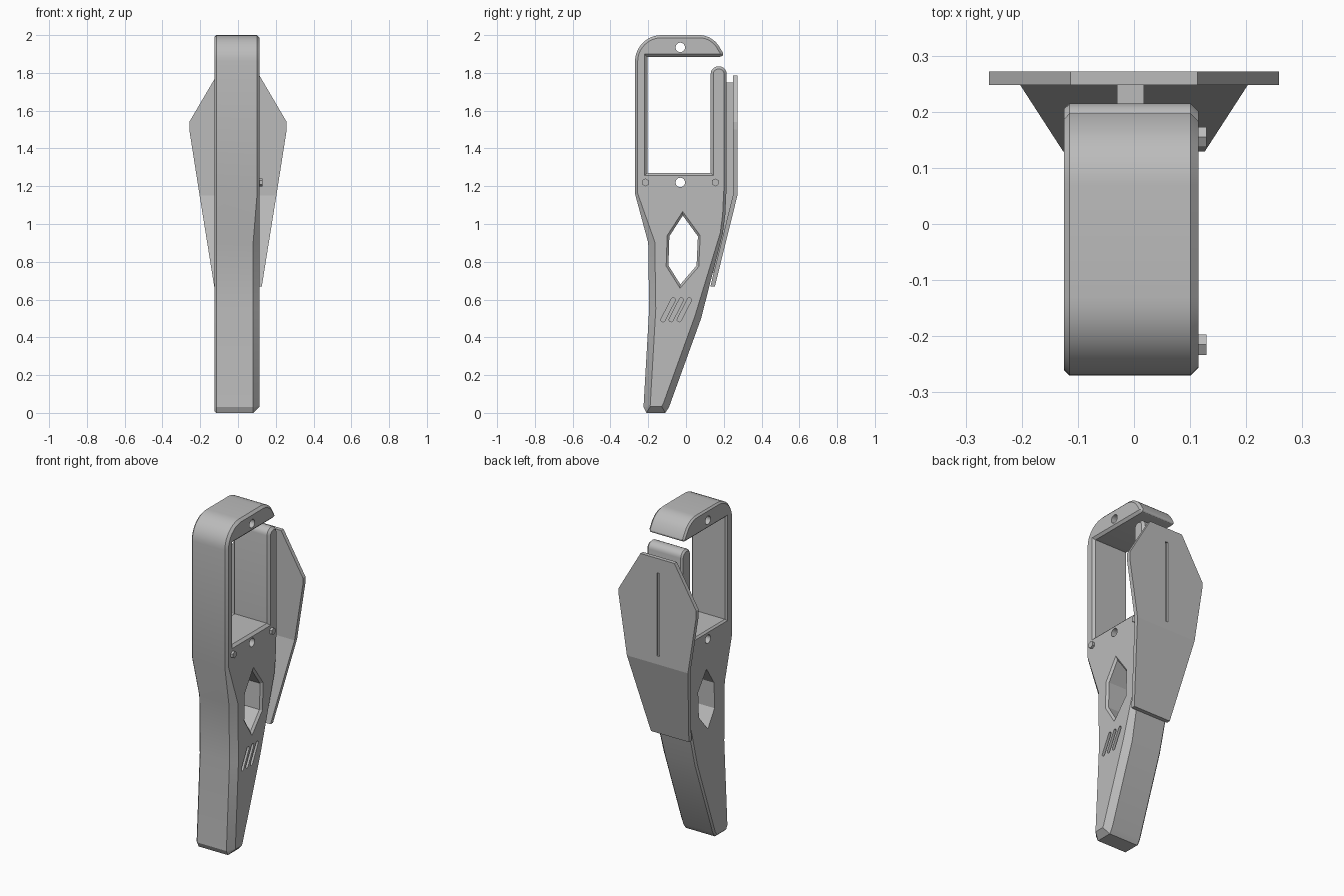
import bpy, bmesh, math
from mathutils import Vector

cube = bpy.data.objects.get("Cube")
if cube:
    bpy.data.objects.remove(cube)

grey = bpy.data.materials.new("plain grey")
grey.use_nodes = True
COLOR = (0.5, 0.5, 0.5, 1)
grey.diffuse_color = COLOR
grey.node_tree.nodes["Principled BSDF"].inputs["Base Color"].default_value = COLOR


def loft(name, rings):
    """Skin a list of equal-length vertex loops and cap both ends."""
    bm = bmesh.new()
    loops = [[bm.verts.new(p) for p in ring] for ring in rings]
    for a, b in zip(loops, loops[1:]):
        for i in range(len(a)):
            j = (i + 1) % len(a)
            bm.faces.new((a[i], a[j], b[j], b[i]))
    bm.faces.new(loops[0][::-1])
    bm.faces.new(loops[-1])
    bmesh.ops.recalc_face_normals(bm, faces=bm.faces)
    mesh = bpy.data.meshes.new(name)
    bm.to_mesh(mesh)
    bm.free()
    mesh.materials.append(grey)
    obj = bpy.data.objects.new(name, mesh)
    bpy.context.collection.objects.link(obj)
    return obj


def inset(pts, dist):
    """Mitred inset of a counter-clockwise outline, one distance per point."""
    out = []
    for i, p in enumerate(pts):
        a, p, b = Vector(pts[i - 1]), Vector(p), Vector(pts[(i + 1) % len(pts)])
        d1, d2 = (p - a).normalized(), (b - p).normalized()
        n1, n2 = Vector((-d1.y, d1.x)), Vector((-d2.y, d2.x))
        out.append(p + (n1 + n2) * dist[i] / (1 + n1.dot(n2)))
    return out


def prism(name, pts, sections):
    """Extrude a (y, z) outline along x; sections are (x, inset)."""
    return loft(name, [[(x, p[0], p[1]) for p in inset(pts, [d] * len(pts))]
                       for x, d in sections])


def arc(cy, cz, ry, rz, start, end, n=8):
    steps = [math.radians(start + (end - start) * i / n) for i in range(n + 1)]
    return [(cy + ry * math.cos(t), cz + rz * math.sin(t)) for t in steps]


def cut(target, cutter):
    cutter.hide_render = True
    mod = target.modifiers.new("cut", 'BOOLEAN')
    mod.operation, mod.object, mod.solver = 'DIFFERENCE', cutter, 'EXACT'
    bpy.context.view_layer.objects.active = target
    bpy.ops.object.modifier_apply(modifier=mod.name)
    bpy.data.objects.remove(cutter)


# Body: handle, open window frame and hooked top in one outline
LEFT, RIGHT = 0.115, -0.125
outline = [(-0.21, 0), (-0.11, 0), (-0.09, 0.03), (0.08, 0.5), (0.195, 0.95),
           (0.208, 1.05), (0.215, 1.2)]
outline += arc(0.173, 1.797, 0.042, 0.038, 0, 180, 10)
outline += [(0.131, 1.27), (-0.205, 1.27), (-0.205, 1.885), (0.18, 1.885)]
outline += arc(0.18, 1.9, 0.017, 0.015, -45, 25, 3)
outline += arc(0.07, 1.87, 0.125, 0.13, 30, 90)
outline += arc(-0.13, 1.86, 0.14, 0.14, 90, 180, 10)
outline += [(-0.27, 1.16), (-0.2, 0.9), (-0.195, 0.55), (-0.225, 0.03)]
chamfer = [0.035 if z < 0.93 else 0.014 for y, z in outline]
small = [0.01] * len(outline)
body = loft("body", [
    [(RIGHT, p.x, p.y) for p in inset(outline, small)],
    [(RIGHT + 0.01, y, z) for y, z in outline],
    [(LEFT - c, y, z) for (y, z), c in zip(outline, chamfer)],
    [(LEFT, p.x, p.y) for p in inset(outline, chamfer)]])

# Hexagonal window, flared on the left face
hexagon = [(-0.03, 0.68), (0.056, 0.78), (0.063, 0.935), (-0.017, 1.045),
           (-0.088, 0.935), (-0.093, 0.78)]
cut(body, prism("hexagon_cutter", hexagon,
                [(-0.2, 0), (LEFT - 0.012, 0), (LEFT + 0.012, -0.024)]))

# Round through holes above and below the window
for z in (1.935, 1.22):
    cut(body, prism("hole_cutter", arc(-0.03, z, 0.025, 0.025, 0, 345, 23),
                    [(-0.2, 0), (0.2, 0)]))

# Three slanted grip grooves on the left face
for k in range(3):
    y = -0.122 + 0.043 * k
    slot = (arc(y, 0.493, 0.011, 0.011, 155, 335, 6)
            + arc(y + 0.054, 0.598, 0.011, 0.011, -25, 155, 6))
    cut(body, prism("groove_cutter", slot, [(LEFT - 0.02, 0), (0.2, 0)]))

# Hexagonal bolt heads
for name, y in (("front_bolt", -0.215), ("back_bolt", 0.155)):
    prism(name, arc(y, 1.22, 0.021, 0.021, 30, 330, 5),
          [(LEFT - 0.01, 0), (0.129, 0)])

# Rib joining the body to the back plate
prism("plate_rib", [(0.12, 0.75), (0.15, 0.74), (0.25, 1.15), (0.25, 1.75), (0.2, 1.75),
                    (0.2, 1.15)], [(-0.03, 0), (0.018, 0)])

# Bent back plate: half width, outer y, height
rows = [(0.126, 0.153, 0.67), (0.203, 0.272, 1.15), (0.258, 0.272, 1.5),
        (0.258, 0.272, 1.54), (0.113, 0.272, 1.787)]
plate = loft("back_plate", [[(-w, y - 0.024, z), (w, y - 0.024, z), (w, y, z), (-w, y, z)]
                            for w, y, z in rows])
cut(plate, prism("plate_slot_cutter", [(0.26, 1.2), (0.3, 1.2), (0.3, 1.7), (0.26, 1.7)],
                 [(-0.013, 0), (0.003, 0)]))

# Smooth the rounded corners, keep chamfers crisp
bpy.ops.object.select_all(action='DESELECT')
body.select_set(True)
bpy.context.view_layer.objects.active = body
bpy.ops.object.shade_smooth_by_angle(angle=math.radians(25))
